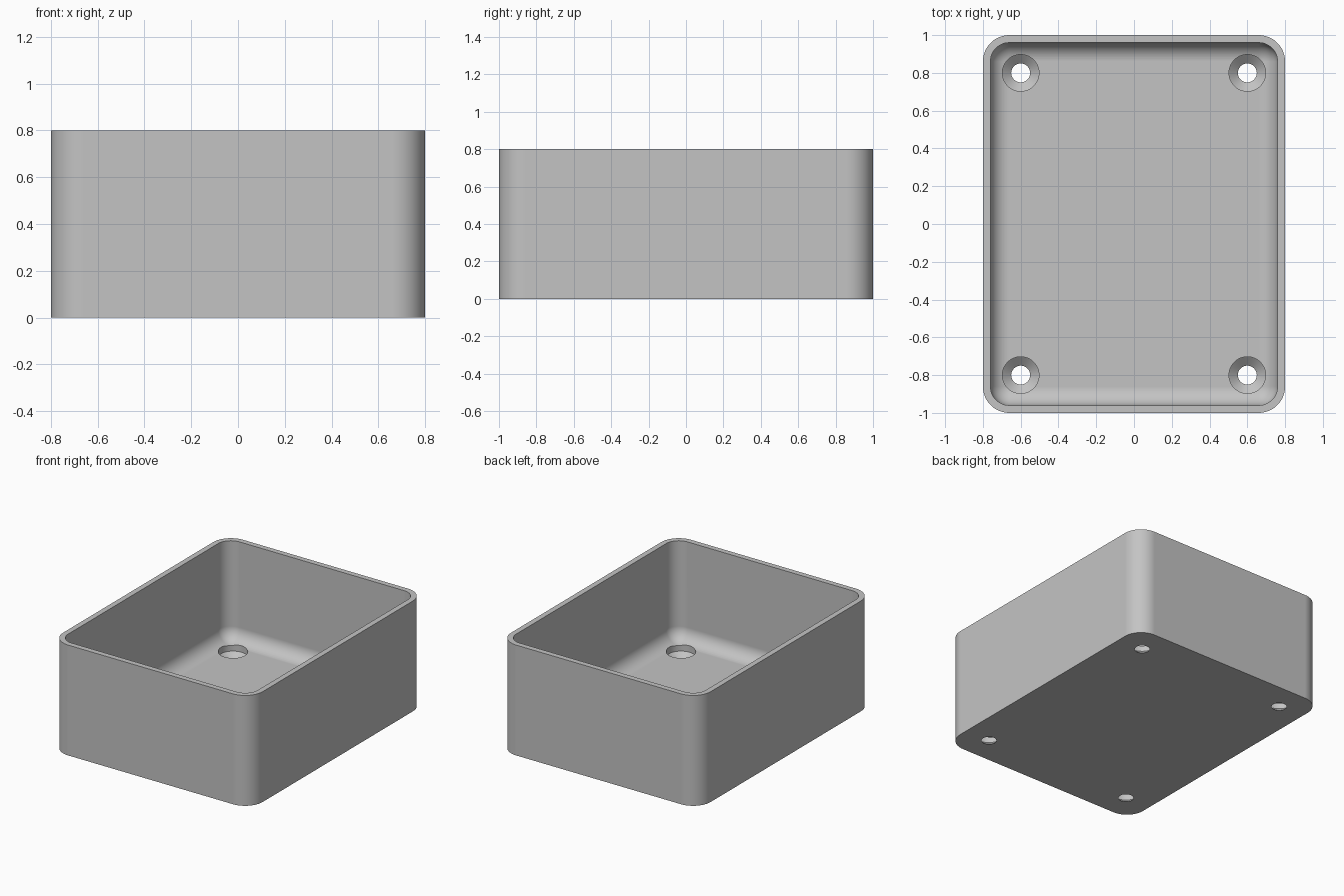
import bpy, bmesh
from math import sin, cos, pi, radians

if "Cube" in bpy.data.objects:
    bpy.data.objects.remove(bpy.data.objects["Cube"])

WIDTH, DEPTH, HEIGHT = 1.6, 2.0, 0.8
WALL, FLOOR = 0.04, 0.08
CORNER, FILLET = 0.14, 0.10
STEPS = 12

grey = bpy.data.materials.new("plain grey")
grey.use_nodes = True
grey.diffuse_color = (0.55, 0.55, 0.55, 1)
grey.node_tree.nodes["Principled BSDF"].inputs["Base Color"].default_value = grey.diffuse_color


def rounded_loop(bm, inset, z):
    """Rounded rectangle of vertices, set in from the outer wall."""
    r = CORNER - inset
    cx, cy = WIDTH / 2 - CORNER, DEPTH / 2 - CORNER
    loop = []
    for k, (sx, sy) in enumerate([(1, 1), (-1, 1), (-1, -1), (1, -1)]):
        for i in range(STEPS + 1):
            a = (k + i / STEPS) * pi / 2
            loop.append(bm.verts.new((sx * cx + r * cos(a), sy * cy + r * sin(a), z)))
    return loop


def bridge(bm, loops):
    """Join each loop of vertices to the next with quads."""
    for low, high in zip(loops, loops[1:]):
        n = len(low)
        for i in range(n):
            j = (i + 1) % n
            bm.faces.new((low[i], low[j], high[j], high[i]))


def finish(bm, name):
    bmesh.ops.remove_doubles(bm, verts=bm.verts, dist=1e-5)
    bmesh.ops.recalc_face_normals(bm, faces=bm.faces)
    mesh = bpy.data.meshes.new(name)
    bm.to_mesh(mesh)
    bm.free()
    mesh.materials.append(grey)
    obj = bpy.data.objects.new(name, mesh)
    bpy.context.collection.objects.link(obj)
    return obj


# Open tray: outer wall, rim, inner wall and filleted floor
bm = bmesh.new()
loops = [rounded_loop(bm, 0, 0), rounded_loop(bm, 0, HEIGHT), rounded_loop(bm, WALL, HEIGHT)]
for i in range(STEPS + 1):
    a = i / STEPS * pi / 2
    loops.append(rounded_loop(bm, WALL + FILLET * (1 - cos(a)), FLOOR + FILLET * (1 - sin(a))))
bridge(bm, loops)
bm.faces.new(loops[0])
# The fillet meets the floor at four plain corners
bm.faces.new(loops[-1][::STEPS + 1])
tray = finish(bm, "tray")

# Countersunk screw holes, one near each corner
profile = [(0.05, -0.1), (0.05, 0), (0.097, 0.04), (0.097, 0.25)]
SIDES = 48
bm = bmesh.new()
for x in (-0.6, 0.6):
    for y in (-0.8, 0.8):
        rings = [[bm.verts.new((x + r * cos(2 * pi * i / SIDES), y + r * sin(2 * pi * i / SIDES), z))
                  for i in range(SIDES)] for r, z in profile]
        bridge(bm, rings)
        bm.faces.new(rings[0])
        bm.faces.new(rings[-1])
cutter = finish(bm, "screw_hole_cutter")

bpy.context.view_layer.objects.active = tray
tray.select_set(True)
cut = tray.modifiers.new("screw holes", 'BOOLEAN')
cut.operation = 'DIFFERENCE'
cut.solver = 'EXACT'
cut.object = cutter
bpy.ops.object.modifier_apply(modifier=cut.name)
bpy.data.objects.remove(cutter)

# Smooth rounded corners with crisp edges and flat walls
bpy.ops.object.shade_smooth_by_angle(angle=radians(30))
weighted = tray.modifiers.new("flat walls", 'WEIGHTED_NORMAL')
weighted.keep_sharp = True
